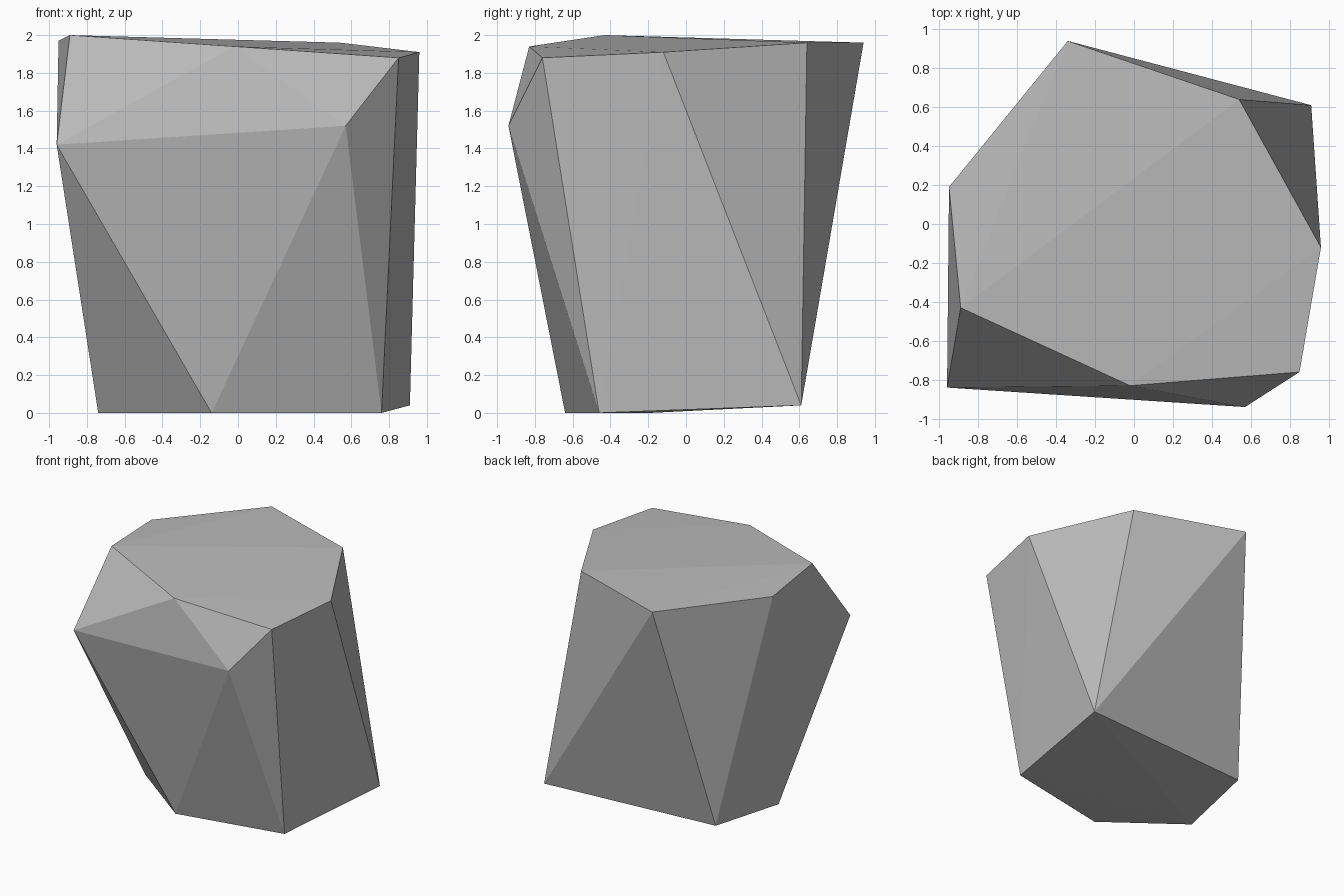
import bpy
import bmesh

default_cube = bpy.data.objects.get("Cube")
if default_cube:
    bpy.data.objects.remove(default_cube, do_unlink=True)


def make_material(name, colour):
    """One flat colour for both viewport and render."""
    material = bpy.data.materials.new(name)
    material.use_nodes = True
    material.diffuse_color = colour
    shader = next(n for n in material.node_tree.nodes if n.type == "BSDF_PRINCIPLED")
    shader.inputs["Base Color"].default_value = colour
    return material


def make_boulder(name, corners, material):
    """Wrap a faceted skin around a handful of corner points."""
    mesh = bpy.data.meshes.new(name)
    bm = bmesh.new()
    for corner in corners:
        bm.verts.new(corner)
    hull = bmesh.ops.convex_hull(bm, input=bm.verts[:])
    loose = [v for v in hull["geom_interior"] if isinstance(v, bmesh.types.BMVert)]
    bmesh.ops.delete(bm, geom=loose, context="VERTS")
    bmesh.ops.recalc_face_normals(bm, faces=bm.faces[:])
    for face in bm.faces:
        face.smooth = False
    bm.to_mesh(mesh)
    bm.free()
    mesh.materials.append(material)
    rock = bpy.data.objects.new(name, mesh)
    bpy.context.scene.collection.objects.link(rock)
    return rock


# Nearly level crown, going round from the back corner
crown = [
    (-.34, .94, 1.96), (.54, .64, 1.96), (.96, -.12, 1.91), (.85, -.76, 1.88),
    (-.02, -.83, 1.94), (-.89, -.43, 2), (-.95, .19, 1.97),
]

# Two chipped shoulders on the front
shoulders = [(-.96, -.84, 1.42), (.57, -.94, 1.52)]

# Narrower foot
foot = [
    (.91, .61, .04), (.76, -.46, 0), (-.14, -.64, 0),
    (-.74, -.19, 0), (-.63, .5, .05),
]

stone_grey = make_material("stone grey", (.5, .5, .5, 1))
make_boulder("boulder", crown + shoulders + foot, stone_grey)
